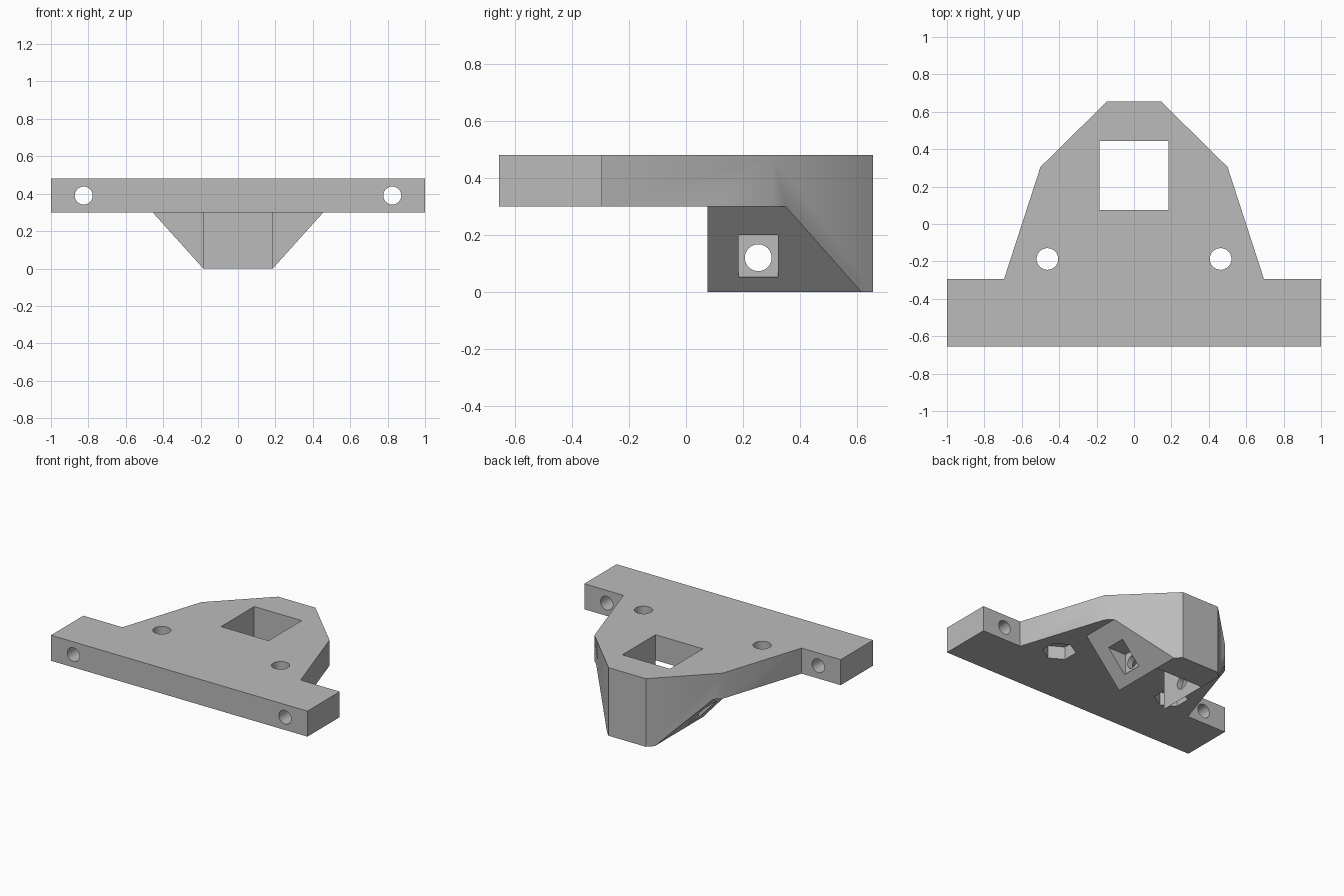
import bpy
import bmesh
from math import sin, cos, tau, radians

cube = bpy.data.objects.get("Cube")
if cube:
    bpy.data.objects.remove(cube, do_unlink=True)

grey = bpy.data.materials.new("plain grey")
grey.use_nodes = True
grey.diffuse_color = (0.5, 0.5, 0.5, 1)
grey.node_tree.nodes["Principled BSDF"].inputs["Base Color"].default_value = (0.5, 0.5, 0.5, 1)

# Where profile coordinates (u, v) and depth w go for each extrusion axis
PLACE = {
    "x": lambda u, v, w: (w, u, v),
    "y": lambda u, v, w: (u, w, v),
    "z": lambda u, v, w: (u, v, w),
}


def prism(name, profile, axis, low, high):
    """Extrude a closed profile along an axis."""
    bm = bmesh.new()
    ends = [[bm.verts.new(PLACE[axis](u, v, w)) for u, v in profile] for w in (low, high)]
    bm.faces.new(ends[0])
    bm.faces.new(ends[1])
    n = len(profile)
    for i in range(n):
        j = (i + 1) % n
        bm.faces.new((ends[0][i], ends[0][j], ends[1][j], ends[1][i]))
    bmesh.ops.recalc_face_normals(bm, faces=bm.faces)
    mesh = bpy.data.meshes.new(name)
    bm.to_mesh(mesh)
    bm.free()
    mesh.materials.append(grey)
    obj = bpy.data.objects.new(name, mesh)
    bpy.context.collection.objects.link(obj)
    return obj


def rect(u0, u1, v0, v1):
    return [(u0, v0), (u1, v0), (u1, v1), (u0, v1)]


def ring(u, v, radius, sides=32):
    """Regular polygon with a corner pointing along +v."""
    return [(u + radius * sin(tau * i / sides), v + radius * cos(tau * i / sides))
            for i in range(sides)]


TOP, UNDER = 0.48, 0.30      # plate faces
FRONT, WALL = 0.075, 0.185   # front of the lower block, half width of the window

# Body: plate outline extruded over the full height
half = [(1, -0.655), (1, -0.295), (0.695, -0.295), (0.5, 0.305), (0.145, 0.655)]
body = prism("mounting_bracket", half + [(-x, y) for x, y in reversed(half)], "z", 0, TOP)

# Clear the space under the plate in front of the lower block, then the window
cutters = [
    prism("front_clearance", rect(-2, 2, -2, FRONT), "z", -0.5, UNDER),
    prism("window", rect(-WALL, WALL, FRONT, 0.445), "z", -0.5, 1),
]
for s in (-1, 1):
    # Sloping flank of the lower block
    flank = [(s * 0.096, -0.1), (s * 0.456, UNDER), (s * 2, UNDER), (s * 2, -0.1)]
    cutters.append(prism("flank", flank, "y", -1, 1))
    # Square pocket in the flank
    lo, hi = sorted((s * 0.226, s * 0.7))
    cutters.append(prism("flank_pocket", rect(0.184, 0.323, 0.052, 0.2), "x", lo, hi))
    # Bolt hole through the plate with a hexagonal nut recess underneath
    cutters.append(prism("plate_hole", ring(s * 0.463, -0.187, 0.058), "z", 0.1, 1))
    cutters.append(prism("nut_recess", ring(s * 0.463, -0.187, 0.108, 6), "z", 0.1, 0.39))
    # Hole through the end of the front bar
    cutters.append(prism("bar_hole", ring(s * 0.825, 0.39, 0.048), "y", -1, 0))
# Cross hole through both walls
cutters.append(prism("cross_hole", ring(0.253, 0.12, 0.047), "x", -1, 1))

bpy.ops.object.select_all(action="DESELECT")
bpy.context.view_layer.objects.active = body
body.select_set(True)
for cutter in cutters:
    cutter.hide_render = True
    mod = body.modifiers.new(cutter.name, "BOOLEAN")
    mod.operation = "DIFFERENCE"
    mod.solver = "EXACT"
    mod.object = cutter
    bpy.ops.object.modifier_apply(modifier=mod.name)
for cutter in cutters:
    bpy.data.objects.remove(cutter, do_unlink=True)

bpy.ops.object.shade_smooth_by_angle(angle=radians(30))
